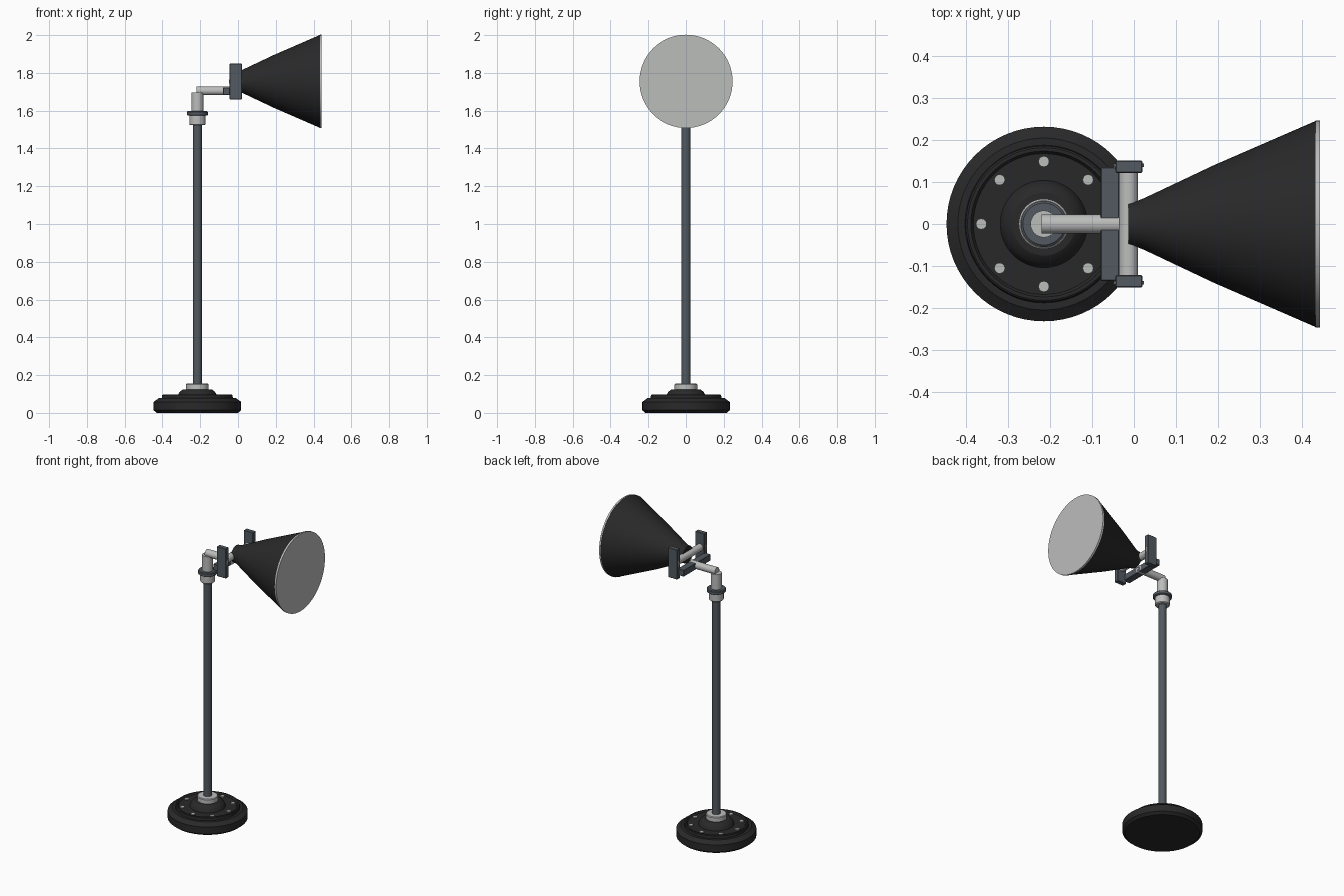
import bpy, bmesh, math
from mathutils import Matrix, Vector

cube = bpy.data.objects.get("Cube")
if cube:
    bpy.data.objects.remove(cube, do_unlink=True)


def material(name, rgb):
    m = bpy.data.materials.new(name)
    m.use_nodes = True
    m.diffuse_color = (*rgb, 1)
    m.node_tree.nodes["Principled BSDF"].inputs["Base Color"].default_value = (*rgb, 1)
    return m


BLACK = material("black enamel", (0.022, 0.022, 0.022))
STEEL = material("dark steel", (0.085, 0.10, 0.115))
SILVER = material("pale metal", (0.50, 0.51, 0.50))

PX = -0.215          # post axis
HEAD_Z = 1.755       # lamp head axis


def finish(name, bm, mat, smooth=True):
    bmesh.ops.recalc_face_normals(bm, faces=bm.faces)
    me = bpy.data.meshes.new(name)
    bm.to_mesh(me)
    bm.free()
    me.materials.append(mat)
    ob = bpy.data.objects.new(name, me)
    bpy.context.collection.objects.link(ob)
    if smooth:
        bpy.ops.object.select_all(action='DESELECT')
        ob.select_set(True)
        bpy.context.view_layer.objects.active = ob
        bpy.ops.object.shade_smooth_by_angle(angle=math.radians(30))
    return ob


def lathe(name, profile, mat, origin=(0, 0, 0), axis='Z', segs=48):
    """Revolve (radius, height) points into a closed solid along an axis."""
    bm = bmesh.new()
    rings = []
    for r, h in profile:
        rings.append([bm.verts.new((r * math.cos(a), r * math.sin(a), h))
                      for a in (2 * math.pi * i / segs for i in range(segs))])
    for lo, hi in zip(rings, rings[1:]):
        for i in range(segs):
            j = (i + 1) % segs
            bm.faces.new((lo[i], lo[j], hi[j], hi[i]))
    bm.faces.new(rings[0])
    bm.faces.new(rings[-1])
    d = {'X': Vector((1, 0, 0)), 'Y': Vector((0, 1, 0)), 'Z': Vector((0, 0, 1))}[axis]
    rot = Vector((0, 0, 1)).rotation_difference(d).to_matrix().to_4x4()
    bm.transform(Matrix.Translation(origin) @ rot)
    return finish(name, bm, mat)


def rod(name, r, start, length, axis, mat, segs=32):
    return lathe(name, [(r, 0), (r, length)], mat, start, axis, segs)


def box(name, lo, hi, mat, bevel=0.002):
    bm = bmesh.new()
    bmesh.ops.create_cube(bm, size=1)
    for v in bm.verts:
        v.co = [(a + b) / 2 + c * (b - a) for a, b, c in zip(lo, hi, v.co)]
    bmesh.ops.bevel(bm, geom=bm.edges[:], offset=bevel, segments=1, affect='EDGES')
    return finish(name, bm, mat, smooth=False)


# Stepped round base with a recessed bolt ring and raised hub
lathe("base", [(0.215, 0), (0.232, 0.014), (0.232, 0.058), (0.21, 0.074),
               (0.205, 0.078), (0.188, 0.078), (0.186, 0.094), (0.182, 0.097),
               (0.174, 0.097), (0.168, 0.088), (0.104, 0.088), (0.098, 0.104),
               (0.092, 0.112), (0.08, 0.122), (0.075, 0.125)], BLACK, (PX, 0, 0), segs=64)
for i in range(8):
    a = i * math.pi / 4
    rod(f"base_bolt_{i + 1}", 0.013,
        (PX + 0.149 * math.cos(a), 0.149 * math.sin(a), 0.085), 0.009, 'Z', SILVER, 12)

# Post and its fittings
lathe("base_collar", [(0.06, 0.12), (0.06, 0.151), (0.056, 0.155)], SILVER, (PX, 0, 0))
rod("post", 0.024, (PX, 0, 0.14), 1.40, 'Z', STEEL)
lathe("post_socket", [(0.038, 1.523), (0.043, 1.528), (0.043, 1.58)], SILVER, (PX, 0, 0))
lathe("locking_ring", [(0.05, 1.574), (0.055, 1.577), (0.055, 1.594), (0.05, 1.598)],
      STEEL, (PX, 0, 0))
rod("elbow_pipe", 0.032, (PX, 0, 1.59), 0.105, 'Z', SILVER)
rod("swing_arm", 0.023, (-0.22, 0, 1.705), 0.185, 'X', SILVER)

# Yoke that carries the head
box("yoke_bar", (-0.08, -0.136, 1.683), (-0.035, 0.136, 1.723), STEEL)
for side, s in (("left", 1), ("right", -1)):
    y0, y1 = sorted((s * 0.122, s * 0.151))
    box(f"yoke_plate_{side}", (-0.044, y0, 1.66), (0.02, y1, 1.85), STEEL)
    rod(f"pivot_washer_{side}", 0.036, (-0.012, s * 0.14 - 0.004, HEAD_Z), 0.008, 'Y', SILVER)
rod("pivot_bar", 0.023, (-0.013, -0.13, HEAD_Z), 0.26, 'Y', SILVER)

# Conical shade, slightly flared, with a bright rim and flat lens
lathe("shade", [(0.053, -0.013), (0.056, 0.01), (0.062, 0.025), (0.14, 0.19), (0.246, 0.434)],
      BLACK, (0, 0, HEAD_Z), 'X', 64)
lathe("lens_and_rim", [(0.247, 0.433), (0.247, 0.443)], SILVER, (0, 0, HEAD_Z), 'X', 64)
